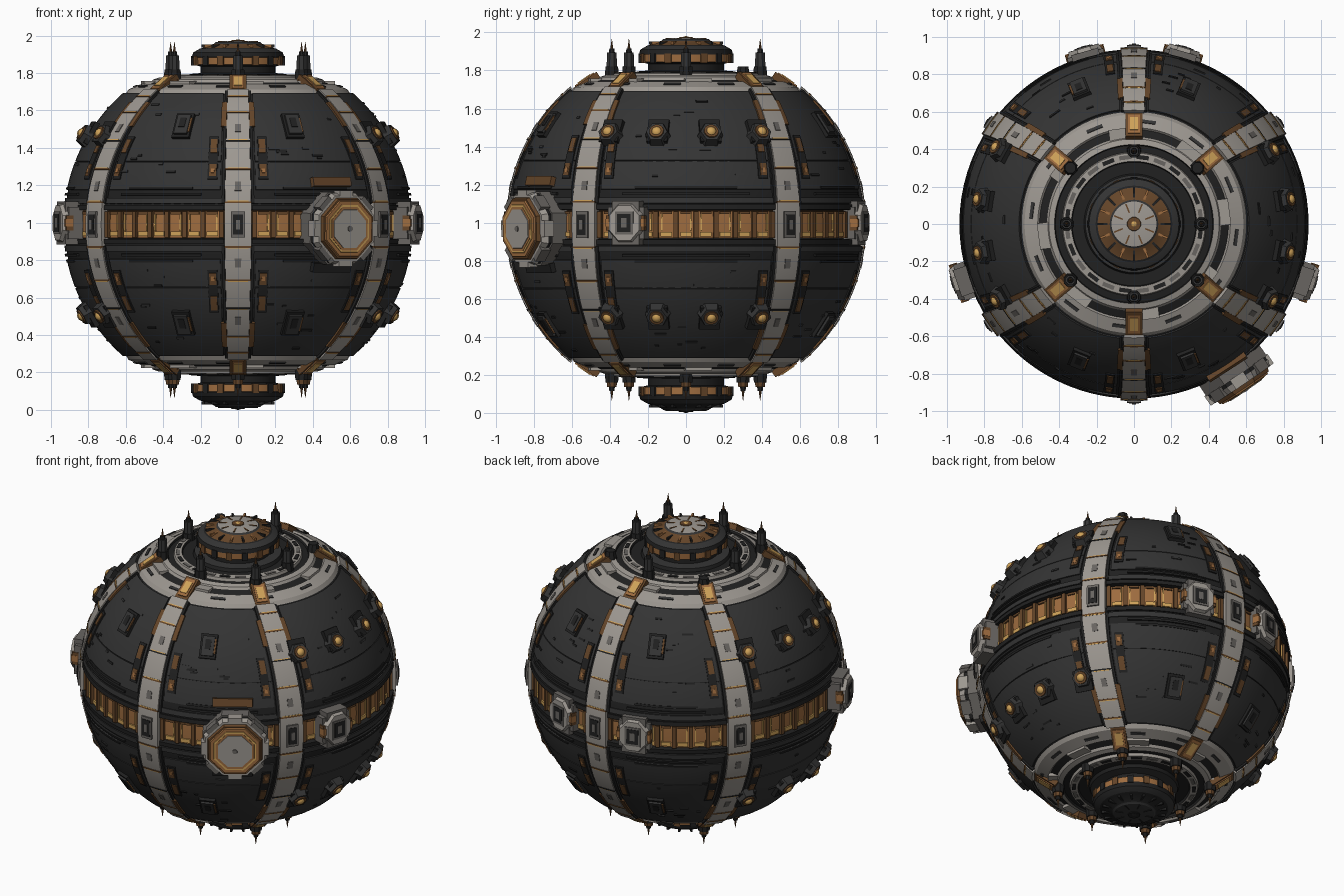
import bpy, bmesh, math, random
from math import radians as rad, sin, cos
from mathutils import Matrix, Vector

if "Cube" in bpy.data.objects:
    bpy.data.objects.remove(bpy.data.objects["Cube"])

random.seed(4)
CZ = 0.99
COL = {"charcoal": (.034, .034, .034), "black": (.015, .015, .015), "light_grey": (.34, .315, .285),
       "mid_grey": (.14, .13, .12), "orange": (.34, .15, .05), "gold": (.62, .36, .10), "brown": (.13, .06, .022)}
MATS = {}
for n, c in COL.items():
    MATS[n] = bpy.data.materials.new(n)
    MATS[n].diffuse_color = (*c, 1)
NAMES = list(COL)


def sph(az, lat, r):
    a, l = rad(az), rad(lat)
    return Vector((r * cos(l) * cos(a), r * cos(l) * sin(a), r * sin(l)))


def frame(az, lat, r):
    """Local frame on the sphere: x east, y north, z outward."""
    o = sph(az, lat, 1)
    e = Vector((-sin(rad(az)), cos(rad(az)), 0))
    return Matrix.Translation(o * r) @ Matrix((e, o.cross(e), o)).transposed().to_4x4()


def move(x, y, z):
    return Matrix.Translation((x, y, z))


class Part:
    def __init__(self, name):
        self.name, self.bm = name, bmesh.new()

    def paint(self, verts, mat):
        for f in {f for v in verts for f in v.link_faces}:
            f.material_index = NAMES.index(mat)

    def box(self, m, size, mat):
        s = Matrix.Diagonal((*size, 1))
        self.paint(bmesh.ops.create_cube(self.bm, size=1, matrix=m @ s)['verts'], mat)

    def cyl(self, m, r1, r2, z0, z1, seg, mat):
        m = m @ move(0, 0, (z0 + z1) / 2) @ Matrix.Rotation(math.pi / seg, 4, 'Z')
        self.paint(bmesh.ops.create_cone(self.bm, cap_ends=True, segments=seg, radius1=r1, radius2=r2,
                                         depth=z1 - z0, matrix=m)['verts'], mat)

    def ball(self, m, r, mat):
        self.paint(bmesh.ops.create_uvsphere(self.bm, u_segments=12, v_segments=8, radius=r, matrix=m)['verts'], mat)

    def shell(self, f, nu, nv, r0, r1, mat):
        """Curved slab on the sphere; f maps u,v in 0..1 to azimuth, latitude."""
        nw = self.bm.verts.new
        a, b = [[[nw(sph(*f(i / nu, j / nv), r)) for j in range(nv + 1)] for i in range(nu + 1)] for r in (r0, r1)]
        fs = [(k[i][j], k[i + 1][j], k[i + 1][j + 1], k[i][j + 1])
              for i in range(nu) for j in range(nv) for k in (a, b)]
        fs += [(a[i][j], a[i + 1][j], b[i + 1][j], b[i][j]) for i in range(nu) for j in (0, nv)]
        fs += [(a[i][j], a[i][j + 1], b[i][j + 1], b[i][j]) for j in range(nv) for i in (0, nu)]
        for q in fs:
            self.bm.faces.new(q).material_index = NAMES.index(mat)

    def lathe(self, pts, seg):
        """pts: (radius, z, colour of the strip ending here)."""
        rings = [[self.bm.verts.new((r * cos(2 * math.pi * i / seg), r * sin(2 * math.pi * i / seg), z))
                  for i in range(seg)] for r, z, _ in pts]
        for k in range(1, len(pts)):
            for i in range(seg):
                j = (i + 1) % seg
                self.bm.faces.new((rings[k - 1][i], rings[k - 1][j], rings[k][j], rings[k][i])
                                  ).material_index = NAMES.index(pts[k][2])
        bmesh.ops.remove_doubles(self.bm, verts=self.bm.verts, dist=1e-5)

    def finish(self):
        bmesh.ops.recalc_face_normals(self.bm, faces=self.bm.faces)
        self.bm.transform(move(0, 0, CZ))
        me = bpy.data.meshes.new(self.name)
        self.bm.to_mesh(me)
        for n in NAMES:
            me.materials.append(MATS[n])
        me.shade_smooth()
        me.set_sharp_from_angle(angle=rad(28))
        bpy.context.collection.objects.link(bpy.data.objects.new(self.name, me))


# core body: sphere with equatorial groove and stepped polar rings
G, B = "light_grey", "black"
half = [(.895, 0, B), (.895, .075, "brown"), (.922, .08, B)]
half += [(.927 * cos(rad(l)), .927 * sin(rad(l)), B) for l in range(8, 49, 4)]
half += [(.60, .70, B), (.585, .723, G), (.515, .752, G), (.505, .743, G), (.465, .76, B), (.455, .775, G), (.425, .785, G),
         (.42, .772, B), (.385, .777, B), (.38, .795, G), (.335, .80, G), (.33, .785, B), (.2, .785, B), (0, .785, B)]
low = [(half[i][0], -half[i][1], half[min(i + 1, len(half) - 1)][2]) for i in range(len(half) - 1, 0, -1)]
body = Part("core_body")
body.lathe(low + half, 96)
body.finish()

RIBS = [-145, -90, -35, 35, 90, 145]


def rib_az(b, lat):
    s = sin(rad(2 * b))
    return b + (0 if abs(s) < .01 else math.copysign(5.5, s) * (lat / 55) ** 2)


def rib_w(lat):
    return .073 - .020 * abs(lat) / 55


def across(b, lat, d):
    """Azimuth at d half widths sideways from the rib centre line."""
    return rib_az(b, lat) + math.degrees(d * rib_w(lat) / (.94 * cos(rad(lat))))


def strip(part, b, d0, d1, l0, l1, r0, r1, mat, n=6):
    """Slab beside or on a rib; d in rib half widths."""
    def f(u, v):
        lat = l0 + (l1 - l0) * v
        return across(b, lat, d0 + (d1 - d0) * u), lat
    part.shell(f, 2, n, r0, r1, mat)


# meridian ribs with seams, inset plates, edge rails and gold end blocks
ribs, trim = Part("meridian_ribs"), Part("rib_trim")
for b in RIBS:
    strip(ribs, b, -1, 1, -50, 50, .88, .947, "light_grey", 40)
    strip(trim, b, -.5, .5, -4.2, 4.2, .94, .958, "mid_grey")
    strip(trim, b, -.36, .36, -3.2, 3.2, .94, .961, B)
    strip(trim, b, -.15, .15, -1.5, 1.5, .94, .964, "mid_grey")
    for s in (1, -1):
        for d in (-1, 1):
            strip(trim, b, d * 1.03, d * 1.25, s * 7, s * 49.5, .9, .941, B, 20)
            strip(trim, b, d * 1.65, d * 2.45, s * 15, s * 30, .92, .941, B)
            strip(trim, b, d * 1.75, d * 2.3, s * 16, s * 20, .93, .946, "brown")
            strip(trim, b, d * 1.75, d * 2.3, s * 24, s * 29, .93, .946, "brown")
            strip(trim, b, d * 1.9, d * 2.15, s * 17, s * 18.5, .93, .948, "orange", 1)
            strip(trim, b, d * 1.02, d * 1.5, s * 34, s * 44, .92, .944, "brown")
        for l in (7, 18, 28, 39, 46):
            strip(trim, b, -1.02, 1.02, s * l, s * (l + .5), .93, .95, "brown" if l != 28 else B, 1)
            strip(trim, b, -.8, .8, s * (l + .5), s * (l + .8), .93, .949, "gold", 1)
        for l in (12.5, 33):
            strip(trim, b, -.25, .25, s * (l - 1.5), s * (l + 1.5), .94, .95, "mid_grey", 2)
        m = frame(rib_az(b, 55), s * 55, .908)
        trim.box(m, (.09, .15, .04), "brown")
        trim.box(m, (.065, .12, .052), "orange")
        trim.box(m, (.045, .08, .06), "gold")
ribs.finish()
trim.finish()

# hull panels, window band and rails in each sector between ribs
hull, band, rails, greeb = Part("hull_panels"), Part("window_band"), Part("band_rails"), Part("hull_details")
for k, a in enumerate(RIBS):
    b = RIBS[(k + 1) % 6]
    wrap = 360 if b < a else 0

    def sector(part, l0, l1, r0, r1, mat, gap=1.4, nv=4, t0=0, t1=1):
        def f(u, v):
            lat = l0 + (l1 - l0) * v
            p, q = across(a, lat, gap), across(b, lat, -gap) + wrap
            return p + (q - p) * (t0 + (t1 - t0) * u), lat
        part.shell(f, 14, nv, r0, r1, mat)
    for s in (1, -1):
        sector(hull, s * 11.5, s * 21, .9, .934, "charcoal")
        sector(hull, s * 21.3, s * 48.8, .9, .934, "charcoal", nv=12)
        sector(rails, s * 4.8, s * 6.4, .88, .937, B, 1.1, 1)
        sector(rails, s * 6.9, s * 8.8, .88, .935, "charcoal", 1.1, 1)
        sector(rails, s * 9.6, s * 10.4, .9, .940, B, 2, 1, .1, .9)
        sector(rails, s * 11.6, s * 12.4, .9, .939, B, 2, 1, .18, .82)
        for i in range(8):
            l, t = s * random.uniform(15, 45), random.uniform(.2, .8)
            az = rib_az(a, l) + (rib_az(b, l) + wrap - rib_az(a, l)) * t
            greeb.box(frame(az, l, .934), (random.uniform(.02, .07), .012, .01), random.choice([B, "charcoal"]))
    sector(band, -4.5, 4.5, .88, .91, "orange", 1.1, 2)
    n = 9 if b + wrap - a > 60 else 7
    step = (b + wrap - a - 11) / n
    for i in range(n + 1):
        az = a + 5.5 + step * i
        band.box(frame(az, 0, .912), (.024, .14, .03), "brown")
        if i < n:
            m = frame(az + step / 2, 0, .91)
            band.box(m @ move(0, -.05, 0), (.06, .024, .014), "gold")
            band.box(m @ move(0, .062, 0), (.06, .014, .014), "brown")
            band.box(m @ move(.024 * (-1) ** i, .01, 0), (.008, .09, .012), "gold")
for p in (hull, band, rails):
    p.finish()

# tilted hatches on front and back sectors, studs on the sides
studs = Part("side_studs")
for s in (1, -1):
    for az in (68, 112, -68, -112):
        m = frame(az, s * 34, .937)
        greeb.box(m, (.10, .15, .025), B)
        greeb.box(m, (.075, .12, .05), "charcoal")
        greeb.box(m @ move(0, .01, .02), (.035, .06, .016), B)
        greeb.box(m @ move(.042, 0, .01), (.012, .09, .02), "brown")
    for az in (-29, -10.5, 9, 28, 151, 171, 190.5, 209):
        m = frame(az, s * 30, .925)
        studs.box(m @ move(0, s * .02, 0), (.11, .13, .06), B)
        studs.cyl(m, .07, .056, 0, .055, 6, "charcoal")
        studs.cyl(m, .044, .038, .03, .062, 12, "brown")
        studs.ball(m @ move(0, 0, .046), .030, "gold")
greeb.finish()
studs.finish()

# four small equatorial pods
pods = Part("equator_pods")
for az, r in ((-18.6, 1.018), (198.6, 1.018), (74, .98), (106, .98)):
    m = frame(az, .5, r)
    pods.box(m @ move(0, 0, -.07), (.20, .17, .08), "mid_grey")
    pods.box(m @ move(0, 0, -.06), (.15, .23, .08), "mid_grey")
    pods.cyl(m @ Matrix.Diagonal((.9, 1, 1, 1)), .118, .10, -.04, 0, 8, "light_grey")
    pods.box(m, (.10, .12, .01), "mid_grey")
    pods.box(m, (.075, .095, .014), B)
    pods.box(m, (.03, .05, .018), "mid_grey")
    for d in (-1, 1):
        pods.box(m @ move(d * .09, 0, -.035), (.03, .08, .04), "brown")
        pods.box(m @ move(d * .09, 0, -.03), (.034, .04, .042), "orange")
pods.finish()

# large octagonal port at the front right
port = Part("octagon_port")
m = frame(-56, -1.2, 0)
for r1, r2, z0, z1, c in ((.21, .21, .86, .98, "mid_grey"), (.20, .20, .97, 1.0, B),
                          (.205, .19, 1.0, 1.035, "light_grey"), (.178, .17, 1.03, 1.055, "brown"),
                          (.167, .157, 1.04, 1.064, "orange"), (.142, .136, 1.05, 1.067, "gold"),
                          (.128, .125, 1.05, 1.069, "orange"), (.114, .11, 1.05, 1.073, "light_grey"),
                          (.02, .015, 1.06, 1.077, "mid_grey")):
    port.cyl(m, r1, r2, z0, z1, 8, c)
for i in range(8):
    q = m @ Matrix.Rotation(math.pi / 4 * i, 4, 'Z')
    port.box(q @ move(.183, 0, 1.005), (.04, .085, .06), "mid_grey" if i % 2 else "light_grey")
for s in (1, -1):
    port.box(frame(-57, s * 14, .935), (.24, .05, .04), "brown" if s > 0 else B)
port.finish()

# polar turrets: top has a grey cap, bottom is dark
for s, name, c in ((1, "top_turret", "brown"), (-1, "bottom_turret", B)):
    t = Part(name)
    cap = "light_grey" if s > 0 else "charcoal"
    prof = [(0, .78, B), (.27, .78, B), (.26, .805, B), (.2, .81, "charcoal"), (.2, .845, B), (.24, .855, B),
            (.242, .893, "orange"), (.247, .895, B), (.24, .92, B), (.205, .94, "charcoal"), (.195, .943, B),
            (.13, .966, c), (.12, .975, "charcoal"), (.115, .976, cap), (.03, .982, cap), (0, .982, cap)]
    t.lathe([(r, z * s, k) for r, z, k in prof], 48)
    for i in range(16):
        q = Matrix.Rotation(math.pi / 8 * i, 4, 'Z')
        t.box(q @ move(.24, 0, s * .875), (.02, .035, .05), "brown" if i % 2 else B)
        t.box(q @ move(.165, 0, s * .954), (.06, .012, .016), "orange" if s > 0 and i % 2 else B)
        if i % 2:
            t.box(q @ move(.09, 0, s * .977), (.05, .008, .008), "brown" if s > 0 else B)
    t.cyl(Matrix.Diagonal((1, 1, s, 1)), .042, .036, .97, .986, 12, "brown" if s > 0 else B)
    t.ball(move(0, 0, s * .965), .026, "gold" if s > 0 else B)
    t.finish()

# bridges over ring grooves, and spires round both poles
rings, spires = Part("polar_ring_bridges"), Part("polar_spires")
for s in (1, -1):
    for i in range(24):
        q = Matrix.Rotation(rad(15 * i + 7.5), 4, 'Z')
        if i % 3 == 0:
            rings.box(q @ move(.485, 0, s * .757), (.06, .14, .02), "light_grey")
        rings.box(q @ move(.358, 0, s * .796), (.022, .065, .01), B if i % 2 else "mid_grey")
        if i % 2:
            rings.box(q @ move(.55, 0, s * .738) @ Matrix.Rotation(s * .39, 4, 'Y'), (.018, .09, .01), "charcoal")
    flip = Matrix.Diagonal((1, 1, s, 1))
    for x, y in ((.36, 0), (-.36, 0), (0, .39), (0, -.39), (.34, .3), (-.34, .3), (.34, -.3), (-.34, -.3)):
        q = flip @ move(x, y, 0)
        if s > 0 and y == .3:
            spires.cyl(q, .04, .03, .78, .83, 8, B)
            continue
        h = 0 if s > 0 else -.05
        c = "charcoal" if s > 0 else "brown"
        for r1, r2, z0, z1, k in ((.04, .036, .77, .83, B), (.03, .027, .82, .905 + h, c),
                                  (.018, .014, .9 + h, .925 + h, B), (.009, .001, .92 + h, .975 + h, "brown")):
            spires.cyl(q, r1, r2, z0, z1, 8, k)
rings.finish()
spires.finish()

for m in bpy.data.materials:
    if m.users and not m.is_grease_pencil:
        m.use_nodes = True
        m.node_tree.nodes["Principled BSDF"].inputs["Base Color"].default_value = m.diffuse_color
